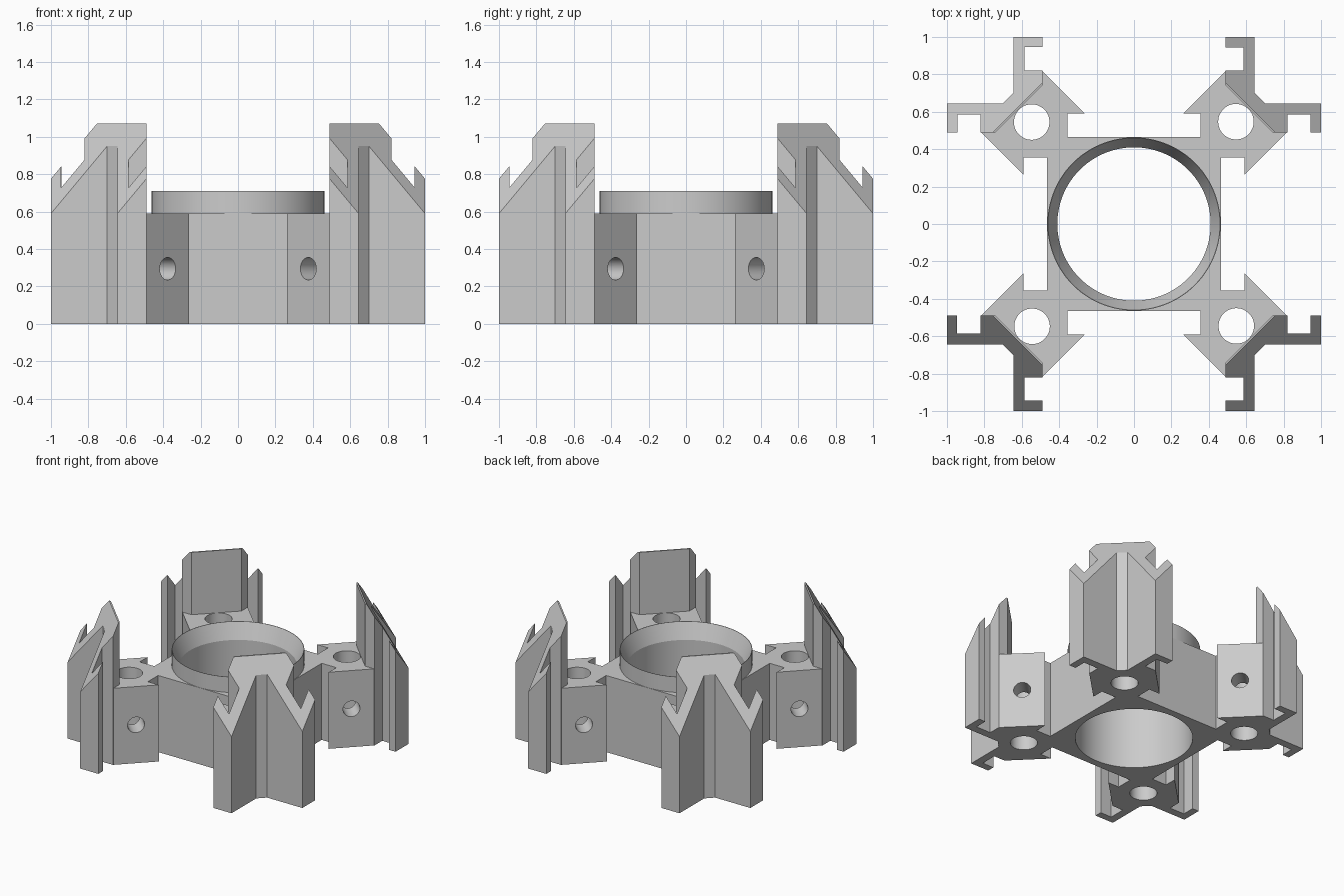
import bpy, bmesh, math
from mathutils import Matrix, Vector

cube = bpy.data.objects.get("Cube")
if cube:
    bpy.data.objects.remove(cube, do_unlink=True)

grey = bpy.data.materials.new("light grey")
grey.use_nodes = True
grey.diffuse_color = (0.6, 0.6, 0.6, 1)
grey.node_tree.nodes["Principled BSDF"].inputs["Base Color"].default_value = (0.6, 0.6, 0.6, 1)

BASE_TOP, TOWER_TOP, BORE = 0.59, 1.07, 0.41


def finish(bm, name):
    bmesh.ops.recalc_face_normals(bm, faces=bm.faces)
    mesh = bpy.data.meshes.new(name)
    bm.to_mesh(mesh)
    bm.free()
    mesh.materials.append(grey)
    obj = bpy.data.objects.new(name, mesh)
    bpy.context.collection.objects.link(obj)
    return obj


def prism(points, height):
    bm = bmesh.new()
    face = bm.faces.new([bm.verts.new((x, y, 0)) for x, y in points])
    out = bmesh.ops.extrude_face_region(bm, geom=[face])
    verts = [g for g in out["geom"] if isinstance(g, bmesh.types.BMVert)]
    bmesh.ops.translate(bm, verts=verts, vec=(0, 0, height))
    return bm


def mirrored(half):
    # Reflect a half outline across the diagonal x = y
    return half + [(y, x) for x, y in reversed(half)]


def select_only(obj):
    bpy.ops.object.select_all(action="DESELECT")
    obj.select_set(True)
    bpy.context.view_layer.objects.active = obj


def cut_hole(target, radius, length, matrix, sides):
    bm = bmesh.new()
    bmesh.ops.create_cone(bm, cap_ends=True, segments=sides, radius1=radius,
                          radius2=radius, depth=length, matrix=matrix)
    cutter = finish(bm, "hole_cutter")
    cutter.hide_render = True
    mod = target.modifiers.new("hole", "BOOLEAN")
    mod.operation, mod.solver, mod.object = "DIFFERENCE", "EXACT", cutter
    select_only(target)
    bpy.ops.object.modifier_apply(modifier=mod.name)
    bpy.data.objects.remove(cutter, do_unlink=True)


# Base: square hub with four arrow-shaped corners
arrow = mirrored([(0.355, 0.465), (0.355, 0.59), (0.262, 0.59), (0.49, 0.818), (0.49, 0.74)])
outline = []
for i in range(4):
    c, s = round(math.cos(i * math.pi / 2)), round(math.sin(i * math.pi / 2))
    outline += [(c * x + s * y, c * y - s * x) for x, y in arrow]
base = finish(prism(outline, BASE_TOP), "base")

# Central bore, corner screw holes and crosswise holes
cut_hole(base, BORE, 3, Matrix(), 96)
for i in range(4):
    turn = Matrix.Rotation(i * math.pi / 2, 4, "Z")
    cut_hole(base, 0.095, 3, turn @ Matrix.Translation((0.545, 0.547, 0)), 48)
    axis = Vector((1, -1, 0)).to_track_quat("Z", "Y").to_matrix().to_4x4()
    cut_hole(base, 0.06, 0.6, turn @ Matrix.Translation((0.54, 0.54, 0.295)) @ axis, 32)
select_only(base)
bpy.ops.object.shade_smooth_by_angle(angle=math.radians(30))

# Raised collar with a tapered inside
bm = bmesh.new()
profile = [(BORE, BASE_TOP), (0.463, BASE_TOP), (0.463, 0.71), (0.46, 0.71)]
verts = [bm.verts.new((r, 0, z)) for r, z in profile]
edges = [bm.edges.new((verts[i], verts[(i + 1) % 4])) for i in range(4)]
bmesh.ops.spin(bm, geom=verts + edges, cent=(0, 0, 0), axis=(0, 0, 1),
               angle=2 * math.pi, steps=96)
bmesh.ops.remove_doubles(bm, verts=bm.verts, dist=0.0005)
collar = finish(bm, "collar")
select_only(collar)
bpy.ops.object.shade_smooth_by_angle(angle=math.radians(20))

# Corner towers: hooked bracket sections with steep sloping tops
bracket = mirrored([(0.49, 0.74), (0.49, 0.82), (0.585, 0.82), (0.585, 0.945),
                    (0.49, 0.945), (0.49, 1), (0.645, 1), (0.645, 0.70)])
for i, name in enumerate(["back_left", "back_right", "front_right", "front_left"]):
    bm = prism(bracket, TOWER_TOP)
    cut = bmesh.ops.bisect_plane(bm, geom=bm.verts[:] + bm.edges[:] + bm.faces[:],
                                 plane_co=(0.70, 0.645, 0.95), plane_no=(1.2, 1.2, 1),
                                 clear_outer=True)
    rim = [e for e in bm.edges if e.is_boundary]
    bmesh.ops.edgeloop_fill(bm, edges=rim)
    bmesh.ops.rotate(bm, verts=bm.verts, cent=(0, 0, 0),
                     matrix=Matrix.Rotation(i * math.pi / 2, 3, "Z"))
    finish(bm, name + "_tower")
